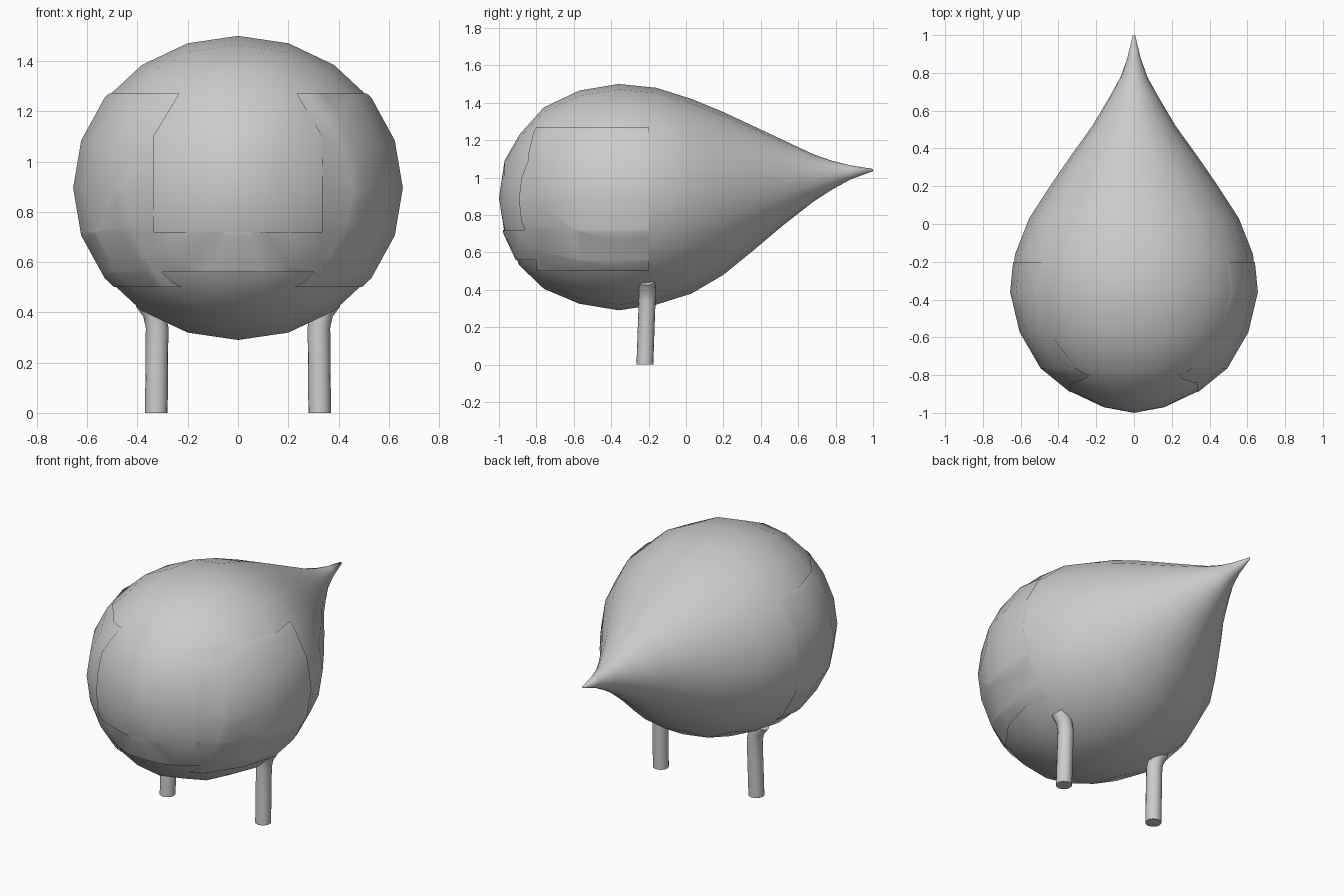
import bpy, bmesh, math
from mathutils import Vector

if "Cube" in bpy.data.objects:
    bpy.data.objects.remove(bpy.data.objects["Cube"])

grey = bpy.data.materials.new("light grey")
grey.diffuse_color = (0.6, 0.6, 0.6, 1)
grey.use_nodes = True
grey.node_tree.nodes["Principled BSDF"].inputs["Base Color"].default_value = grey.diffuse_color

# body cross-sections: y, half width, top z, bottom z
RINGS = [(-.97, .16, 1.09, .70), (-.89, .33, 1.23, .53), (-.76, .49, 1.375, .405),
         (-.57, .60, 1.465, .325), (-.36, .65, 1.50, .29), (-.16, .63, 1.48, .32),
         (.03, .555, 1.42, .38), (.20, .445, 1.35, .48), (.36, .335, 1.275, .61),
         (.52, .22, 1.20, .745), (.68, .125, 1.125, .87), (.78, .07, 1.09, .935),
         (.88, .035, 1.065, .99), (1.0, .006, 1.046, 1.034)]


def finish(name, bm):
    bmesh.ops.recalc_face_normals(bm, faces=bm.faces)
    me = bpy.data.meshes.new(name)
    bm.to_mesh(me)
    bm.free()
    me.materials.append(grey)
    ob = bpy.data.objects.new(name, me)
    bpy.context.collection.objects.link(ob)
    return ob


def loft(rings, start=None, end=None):
    """Skin closed rings of points; ends close to a point or a flat cap."""
    bm = bmesh.new()
    rows = [[bm.verts.new(p) for p in r] for r in rings]
    n = len(rows[0])
    for a, b in zip(rows, rows[1:]):
        for i in range(n):
            bm.faces.new((a[i], a[(i + 1) % n], b[(i + 1) % n], b[i]))
    for row, tip in ((rows[0], start), (rows[-1], end)):
        if tip is None:
            bm.faces.new(row)
        else:
            v = bm.verts.new(tip)
            for i in range(n):
                bm.faces.new((row[i], row[(i + 1) % n], v))
    bmesh.ops.recalc_face_normals(bm, faces=bm.faces)
    return bm


def body_mesh():
    n = 20
    rings = [[(w * math.sin(k * math.tau / n), y,
               (t + b) / 2 + (t - b) / 2 * math.cos(k * math.tau / n))
              for k in range(n)] for y, w, t, b in RINGS]
    bm = loft(rings, (0, -1, .89), (0, 1, 1.04))
    for f in bm.faces:
        f.smooth = True
    return bm


# teardrop body
finish("body", body_mesh())

# thin wrap over the cheeks and chin, cut from the body surface
bm = body_mesh()
bm.normal_update()
for v in bm.verts:
    v.co += v.normal * .006


def cut(co, no, outer=False):
    bmesh.ops.bisect_plane(bm, geom=bm.verts[:] + bm.edges[:] + bm.faces[:],
                           plane_co=co, plane_no=no, clear_outer=outer)


cut((0, -.2, 0), (0, 1, 0), True)
cut((0, 0, 1.27), (0, 0, 1), True)
cut((0, 0, .5), (0, 0, -1), True)
cut((0, 0, .72), (0, 0, 1))
cut((0, 0, .56), (0, 0, 1))
cut((0, -.8, 0), (0, 1, 0))
for s in (-1, 1):
    cut((s * .335, 0, 0), (s, 0, 0))
    cut((s * .335, 0, 1.1), (s, 0, .6))
drop = []
for f in bm.faces:
    c = f.calc_center_median()
    face_opening = c.z > .72 and abs(c.x) < min(.335, .335 - (c.z - 1.1) * .6)
    under_chin = c.z < .56 and c.y < -.8
    if face_opening or under_chin:
        drop.append(f)
bmesh.ops.delete(bm, geom=drop, context='FACES')
finish("cheek_wrap", bm)

# bent tube legs
for side, s in (("left", -1), ("right", 1)):
    path = [Vector(p) for p in ((.325, -.22, 0), (.323, -.213, .2), (.322, -.208, .34),
                                (.335, -.207, .40), (.37, -.21, .45))]
    rings = []
    for i, p in enumerate(path):
        d = (path[min(i + 1, 4)] - path[max(i - 1, 0)]).normalized()
        u = Vector((0, 1, 0)).cross(d).normalized()
        v = d.cross(u)
        if i == 0:
            u, v = Vector((1, 0, 0)), Vector((0, 1, 0))
        ring = [p + (u * math.cos(k * math.tau / 16) + v * math.sin(k * math.tau / 16)) * .045
                for k in range(16)]
        rings.append([(s * q.x, q.y, q.z) for q in ring])
    bm = loft(rings)
    for f in bm.faces:
        f.smooth = len(f.verts) == 4
    finish(side + "_leg", bm)
